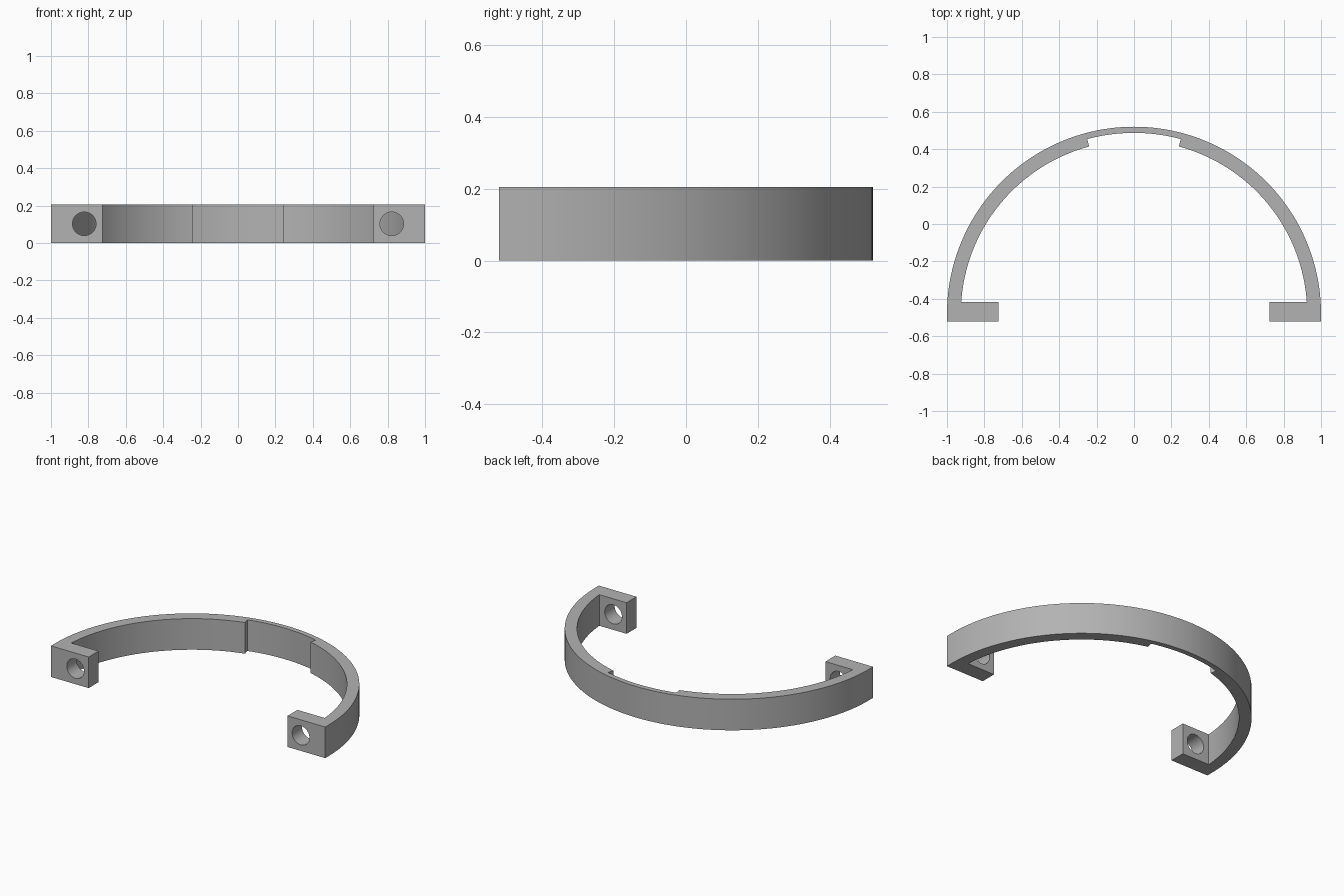
import bpy
import bmesh
from math import sin, cos, radians, sqrt

cube = bpy.data.objects.get("Cube")
if cube:
    bpy.data.objects.remove(cube, do_unlink=True)

HEIGHT = 0.205
CENTRE_Y = -0.48
FRONT_Y, TAB_BACK_Y, TAB_X = -0.52, -0.417, 0.725
OUTER_R, INNER_R, RECESS_R = 1.0, 0.926, 0.967
RECESS_ANGLE = 15
HOLE_X, HOLE_R = 0.822, 0.063

grey = bpy.data.materials.new("grey plastic")
grey.use_nodes = True
colour = (0.45, 0.45, 0.45, 1)
grey.diffuse_color = colour
grey.node_tree.nodes["Principled BSDF"].inputs["Base Color"].default_value = colour


def arc(radius, start, end, steps):
    """Points on an arc; angles in degrees measured from the back (+y) towards +x."""
    angles = [radians(start + (end - start) * i / steps) for i in range(steps + 1)]
    return [(radius * sin(a), CENTRE_Y + radius * cos(a)) for a in angles]


# Half outline of the clamp, from the back centre round the outside and back inside
tab_angle = 90
while CENTRE_Y + INNER_R * cos(radians(tab_angle)) > TAB_BACK_Y:
    tab_angle += 0.1
while CENTRE_Y + INNER_R * cos(radians(tab_angle)) < TAB_BACK_Y:
    tab_angle -= 0.1
half = arc(OUTER_R, 0, 90, 48)
half += [(OUTER_R, FRONT_Y), (TAB_X, FRONT_Y), (TAB_X, TAB_BACK_Y)]
half += [(sqrt(INNER_R**2 - (TAB_BACK_Y - CENTRE_Y)**2), TAB_BACK_Y)]
half += arc(INNER_R, tab_angle, RECESS_ANGLE, 40)[1:]
half += arc(RECESS_R, RECESS_ANGLE, 0, 8)
outline = half + [(-x, y) for x, y in reversed(half[1:-1])]

# Extruded band with end tabs and the shallow recess
bm = bmesh.new()
base = bm.faces.new([bm.verts.new((x, y, 0)) for x, y in outline])
top = bmesh.ops.extrude_face_region(bm, geom=[base], use_keep_orig=True)
bmesh.ops.translate(bm, vec=(0, 0, HEIGHT),
                    verts=[v for v in top["geom"] if isinstance(v, bmesh.types.BMVert)])
bmesh.ops.recalc_face_normals(bm, faces=bm.faces)
mesh = bpy.data.meshes.new("half_ring_clamp")
bm.to_mesh(mesh)
bm.free()
mesh.materials.append(grey)
clamp = bpy.data.objects.new("half_ring_clamp", mesh)
bpy.context.collection.objects.link(clamp)

# Bolt holes through both tabs
for side, name in ((1, "left"), (-1, "right")):
    bpy.ops.mesh.primitive_cylinder_add(
        vertices=48, radius=HOLE_R, depth=0.2,
        location=(side * HOLE_X, (FRONT_Y + TAB_BACK_Y) / 2, HEIGHT / 2),
        rotation=(radians(90), 0, 0))
    cutter = bpy.context.object
    cutter.name = name + "_hole_cutter"
    cutter.data.materials.append(grey)
    hole = clamp.modifiers.new(name + "_hole", "BOOLEAN")
    hole.operation = "DIFFERENCE"
    hole.solver = "EXACT"
    hole.object = cutter
    bpy.context.view_layer.objects.active = clamp
    bpy.ops.object.modifier_apply(modifier=hole.name)
    bpy.data.objects.remove(cutter, do_unlink=True)

bpy.ops.object.select_all(action="DESELECT")
clamp.select_set(True)
bpy.context.view_layer.objects.active = clamp
bpy.ops.object.shade_smooth_by_angle(angle=radians(30))
